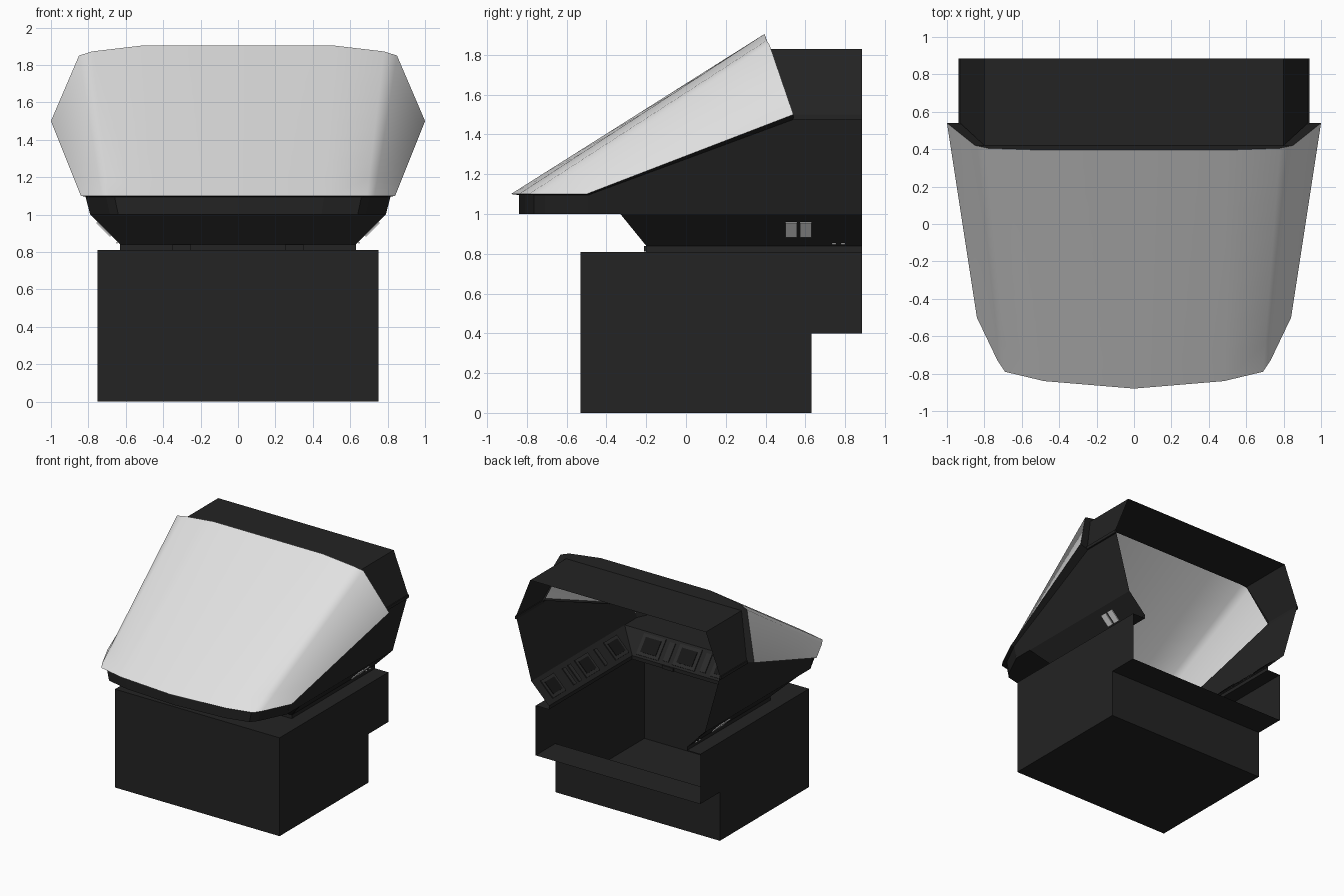
import bpy, bmesh, math
from mathutils import Vector, Matrix

if "Cube" in bpy.data.objects:
    bpy.data.objects.remove(bpy.data.objects["Cube"])


def material(name, c):
    m = bpy.data.materials.new(name)
    m.diffuse_color = (c, c, c, 1)
    m.use_nodes = True
    m.node_tree.nodes["Principled BSDF"].inputs["Base Color"].default_value = m.diffuse_color
    return m


HULL = material("hull_black", 0.017)
PANEL = material("panel_charcoal", 0.024)
SCREEN = material("screen_black", 0.008)
CANOPY = material("canopy_light_grey", 0.75)
CENTRE = Vector((0, 0.25, 1.0))


def finish(name, bm, mat):
    me = bpy.data.meshes.new(name)
    bm.to_mesh(me)
    bm.free()
    me.materials.append(mat)
    ob = bpy.data.objects.new(name, me)
    bpy.context.collection.objects.link(ob)
    return ob


def half_sheet(name, polys, mat):
    """Right-hand half made of polygons, mirrored across x = 0."""
    bm = bmesh.new()
    for p in polys:
        bm.faces.new([bm.verts.new(v) for v in p])
    bmesh.ops.remove_doubles(bm, verts=bm.verts, dist=0.0005)
    bmesh.ops.recalc_face_normals(bm, faces=bm.faces)
    if sum(f.normal.dot(f.calc_center_median() - CENTRE) * f.calc_area() for f in bm.faces) < 0:
        bmesh.ops.reverse_faces(bm, faces=bm.faces)
    ob = finish(name, bm, mat)
    ob.modifiers.new("mirror", 'MIRROR')
    return ob


def strip(a, b):
    """Quads between two polylines."""
    return [[a[i], a[i + 1], b[i + 1], b[i]] for i in range(len(a) - 1)]


def box(name, loc, size, mat, axes=None):
    bm = bmesh.new()
    bmesh.ops.create_cube(bm, size=1)
    bmesh.ops.scale(bm, vec=size, verts=bm.verts)
    ob = finish(name, bm, mat)
    rot = Matrix(axes).transposed().to_4x4() if axes else Matrix()
    ob.matrix_world = Matrix.Translation(loc) @ rot
    return ob


REAR = 0.885


def wall_x(z):
    return 0.79 + 0.28 * (z - 1.0)


# Base tub: stepped side profile, open at the rear and under the cabin
W, F = 0.75, -0.53
prof = [(F, 0), (0.63, 0), (0.63, 0.4), (REAR, 0.4)]
base = strip([(0, y, z) for y, z in prof], [(W, y, z) for y, z in prof])
base += [[(W, F, 0), (W, 0.63, 0), (W, 0.63, 0.4), (W, F, 0.4)],
         [(W, F, 0.4), (W, 0.63, 0.4), (W, REAR, 0.4), (W, REAR, 0.81), (W, F, 0.81)],
         [(0, F, 0), (W, F, 0), (W, F, 0.4), (W, F, 0.81), (0, F, 0.81)],
         [(0, F, 0.81), (W, F, 0.81), (0.63, -0.2, 0.81), (0, -0.2, 0.81)],
         [(W, F, 0.81), (W, REAR, 0.81), (0.63, REAR, 0.81), (0.63, -0.2, 0.81)]]
half_sheet("base_tub", base, HULL)


# Neck and sloped sill, U-shaped rings open at the rear
def ring(x, y, z):
    return [(0, y, z), (x, y, z), (x, REAR, z)]


rings = [ring(0.63, -0.2, 0.81), ring(0.63, -0.2, 0.84), ring(0.79, -0.33, 1.0)]
half_sheet("sill", strip(rings[0], rings[1]) + strip(rings[1], rings[2]), HULL)

# Nose: short wall under the canopy and a flat underside
nose = [(0, -0.84), (0.46, -0.81), (0.66, -0.765), (0.705, -0.71), (0.815, -0.49)]
top = [(x, y, 1.095) for x, y in nose]
low = [(x * 0.97, y, 1.0) for x, y in nose]
under = [[(0, -0.33, 1.0)] + low + [(0.79, -0.33, 1.0)]]
half_sheet("nose", strip(top, low) + under, HULL)

# Side walls
side = [(REAR, 1.0), (REAR, 1.5), (0.54, 1.5), (-0.49, 1.095), (-0.49, 1.0)]
half_sheet("side_wall", [[(wall_x(z), y, z) for y, z in side]], HULL)

# Roof hood
roof = [[(0, 0.42, 1.83), (0.8, 0.42, 1.83), (0.93, 0.54, 1.5)],
        [(0, REAR, 1.83), (0.8, REAR, 1.83), (0.93, REAR, 1.5)]]
half_sheet("roof", strip(*roof), HULL)

# Canopy: straight loft from the lower lip to the upper rim
lip = [(0, -0.88, 1.1), (0.48, -0.84, 1.1), (0.69, -0.79, 1.1), (0.73, -0.73, 1.1), (0.84, -0.5, 1.1)]
rim = [(0, 0.395, 1.905), (0.5, 0.395, 1.905), (0.78, 0.405, 1.872), (0.85, 0.42, 1.85), (1.0, 0.54, 1.5)]
N = 8
rows = [[Vector(a).lerp(Vector(b), k / N) for a, b in zip(lip, rim)] for k in range(N + 1)]
canopy = half_sheet("canopy", [q for k in range(N) for q in strip(rows[k], rows[k + 1])], CANOPY)
for p in canopy.data.polygons:
    p.use_smooth = True

# Dark flange joining canopy edge to nose, walls and roof
edge = lip + [rim[4], rim[3], rim[2], rim[1], rim[0]]
inner = top + [(0.925, 0.54, 1.475), (0.8, 0.42, 1.825), (0.74, 0.42, 1.83), (0.5, 0.42, 1.83), (0, 0.42, 1.83)]
half_sheet("canopy_flange", strip(edge, inner), HULL)

# Trim rails along the wall tops
for s in (-1, 1):
    box("rear_trim_rail", (s * 0.93, 0.71, 1.487), (0.014, 0.35, 0.025), HULL)
    box("neck_block", (s * 0.3, -0.2, 0.825), (0.1, 0.02, 0.028), HULL)

# Instrument plates laid on the sloped sill: (along, up slope, length, height)
r = math.sqrt(0.5)


def console(name, s, y, t, ly, lv, mat, lift):
    ax = ((0, 1, 0), (s * r, 0, r), (-s * r, 0, r))
    n = Vector(ax[2])
    p = Vector((s * (0.63 + 0.16 * t), y, 0.84 + 0.16 * t)) + n * lift
    if s < 0:
        ax = ((0, -1, 0), ax[1], ax[2])
    box(name, p, (ly, lv, 0.008), mat, ax)


def dash(name, x, t, lx, lv, mat, lift):
    up = Vector((0, -0.13, 0.16)).normalized()
    n = Vector((0, 0.16, 0.13)).normalized()
    p = Vector((x, -0.2 - 0.13 * t, 0.84 + 0.16 * t)) + n * lift
    box(name, p, (lx, lv, 0.008), mat, ((1, 0, 0), up, -n if up.cross(n).x < 0 else n))


for s in (-1, 1):
    for y in (0.72, 0.28, -0.1):
        console("console_bezel", s, y, 0.5, 0.17, 0.16, PANEL, 0.005)
        console("console_screen", s, y, 0.5, 0.12, 0.11, SCREEN, 0.010)
    for y in (0.44, 0.51, 0.10):
        console("console_switches", s, y, 0.5, 0.035, 0.15, PANEL, 0.005)
    # Light plates on the outside of the sill
    for y in (0.528, 0.602):
        console("side_light", s, y, 0.53, 0.058, 0.105, CANOPY, -0.006)
    for y in (0.745, 0.79):
        console("side_marker", s, y, 0.08, 0.02, 0.008, CANOPY, -0.006)

for x in (-0.5, -0.17, 0.17, 0.5):
    dash("dash_bezel", x, 0.5, 0.2, 0.17, PANEL, 0.005)
    dash("dash_screen", x, 0.5, 0.14, 0.12, SCREEN, 0.010)
for x in (-0.335, 0, 0.335):
    dash("dash_switches", x, 0.5, 0.05, 0.15, PANEL, 0.005)
